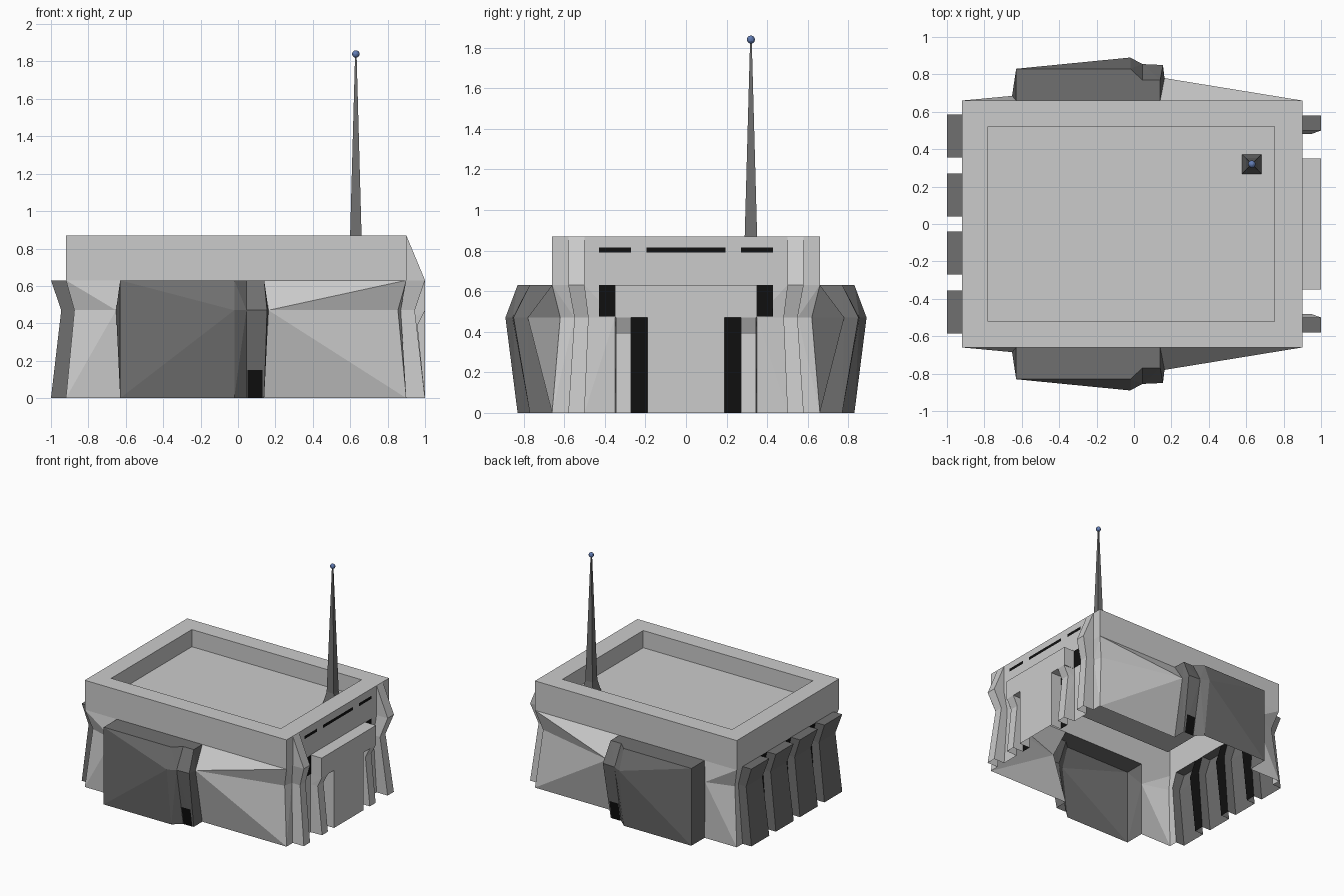
import bpy, bmesh
from mathutils import Vector

if "Cube" in bpy.data.objects:
    bpy.data.objects.remove(bpy.data.objects["Cube"])


def material(name, colour):
    m = bpy.data.materials.new(name)
    m.diffuse_color = (*colour, 1)
    m.use_nodes = True
    m.node_tree.nodes["Principled BSDF"].inputs["Base Color"].default_value = m.diffuse_color
    return m


DARK = material("dark_grey", (0.16, 0.16, 0.16))
BLACK = material("black", (0.005, 0.005, 0.005))
BLUE = material("blue", (0.12, 0.2, 0.45))


def finish(name, bm, mat=None, mirror=True):
    bmesh.ops.remove_doubles(bm, verts=bm.verts, dist=1e-4)
    bmesh.ops.dissolve_degenerate(bm, edges=bm.edges, dist=1e-4)
    me = bpy.data.meshes.new(name)
    bm.to_mesh(me)
    bm.free()
    ob = bpy.data.objects.new(name, me)
    bpy.context.collection.objects.link(ob)
    if mat:
        me.materials.append(mat)
    if mirror:
        mod = ob.modifiers.new("mirror_y", 'MIRROR')
        mod.use_axis = (False, True, False)
    return ob


def face(bm, pts):
    bm.faces.new([bm.verts.new(p) for p in pts])


def wall(bm, columns, zs):
    """Skin between neighbouring columns; quads split along the bulging diagonal."""
    for a, b in zip(columns, columns[1:]):
        for k in range(len(zs) - 1):
            p, q = Vector((*a[k], zs[k])), Vector((*b[k], zs[k]))
            r, s = Vector((*b[k + 1], zs[k + 1])), Vector((*a[k + 1], zs[k + 1]))
            if abs((q - p).cross(s - p).dot(r - p)) < 1e-6:
                face(bm, (p, q, r, s))
            elif (p + r).xy.length > (q + s).xy.length:
                face(bm, (p, q, r))
                face(bm, (p, r, s))
            else:
                face(bm, (p, q, s))
                face(bm, (q, r, s))


def shell(name, chains, zs, mat=None, cap=False):
    bm = bmesh.new()
    for c in chains:
        wall(bm, c, zs)
        if cap:
            face(bm, [(*col[-1], zs[-1]) for col in c])
    return finish(name, bm, mat)


def stack(name, rings, mat=None):
    """Rectangular rings (x0, x1, y0, y1, z) skinned in order, last one capped."""
    bm = bmesh.new()
    loops = [[bm.verts.new(p) for p in ((a, c, z), (b, c, z), (b, d, z), (a, d, z))]
             for a, b, c, d, z in rings]
    for lo, hi in zip(loops, loops[1:]):
        for i in range(4):
            j = (i + 1) % 4
            bm.faces.new((lo[i], lo[j], hi[j], hi[i]))
    bm.faces.new(loops[-1])
    return finish(name, bm, mat, mirror=False)


def col(x, y, mx=None, my=None):
    """Column with the same foot and head and its own waist point."""
    return [(x, y), (x if mx is None else mx, y if my is None else my), (x, y)]


Z = (0, 0.47, 0.63)

# upper hull with sunken roof
stack("upper_hull", [(-0.92, 0.9, -0.66, 0.66, 0.63), (-0.92, 0.9, -0.66, 0.66, 0.87),
                     (-0.78, 0.75, -0.52, 0.52, 0.87), (-0.78, 0.75, -0.52, 0.52, 0.73)])

# faceted lower walls
rear_corner = col(-0.92, 0.66, -0.875, 0.62)
pod_rear = col(-0.63, 0.66, -0.652, 0.685)
pod_front = col(0.14, 0.66, 0.163, 0.78)
front_corner = col(0.9, 0.66, 0.855, 0.62)
pillar_out = col(0.9, 0.58, 0.87, 0.55)
pillar_in = col(0.9, 0.5, 0.885, 0.48)
shell("lower_walls", [
    [col(-0.92, 0.585, -0.875, 0.575), rear_corner, pod_rear],
    [pod_front, front_corner, pillar_out],
    [pillar_in, col(0.9, 0.35)]], Z)

# side pods, open underneath
shell("side_pod", [[pod_rear, col(-0.63, 0.83), col(-0.02, 0.83, my=0.89),
                    col(0.045, 0.77, my=0.855), col(0.14, 0.77, 0.155, 0.85),
                    pod_front]], Z, DARK, cap=True)
bm = bmesh.new()
face(bm, [(0.05, 0.773, 0), (0.13, 0.773, 0), (0.13, 0.8, 0.15), (0.05, 0.8, 0.15)])
finish("pod_vent", bm, BLACK)

# corner pillars running up to the roof edge
pillar = [pillar_out, col(1, 0.58, 0.945, 0.55), col(1, 0.5, 0.945, 0.48), pillar_in]
shell("corner_pillar", [[c + [(0.9, c[0][1])] for c in pillar]], (*Z, 0.87))

# rear fins and the black gaps between them


def fin(y0, y1):
    return [col(-0.92, y1, -0.875, y1 - 0.01), col(-1, y1, -0.945, y1 - 0.01),
            col(-1, y0, -0.945, y0 + 0.01), col(-0.92, y0, -0.875, y0 + 0.01)]


outer, inner = fin(0.355, 0.585), fin(0.04, 0.27)
shell("rear_fins", [outer, inner], Z, DARK, cap=True)
shell("fin_gaps", [[outer[-1], inner[0]],
                   [inner[-1], col(-0.92, 0, -0.875)]], Z, BLACK)

# door block: upper beam, slotted lower part
bm = bmesh.new()
wall(bm, [[(x, y)] * 2 for x, y in ((0.9, 0.35), (1, 0.35), (1, 0))], (0.47, 0.63))
for z, y0, y1 in ((0.63, 0, 0.35), (0.47, 0.19, 0.27)):
    face(bm, [(0.9, y0, z), (1, y0, z), (1, y1, z), (0.9, y1, z)])
steps = (0, 0.39, 0.47)
post = [[(0.9, 0.35)] * 3] + [[(1, y), (0.96, y), (1, y)] for y in (0.345, 0.27)] \
    + [[(0.9, 0.27)] * 3]
wall(bm, post, steps)
wall(bm, [[(x, y)] * 2 for x, y in ((0.9, 0.19), (1, 0.19), (1, 0))], (0, 0.47))
finish("door_block", bm)

# black slots and vents on the end wall
bm = bmesh.new()
for y0, y1, z0, z1 in ((0.19, 0.27, 0, 0.47), (0.35, 0.43, 0.475, 0.63),
                       (0.27, 0.43, 0.79, 0.815), (0, 0.195, 0.79, 0.815)):
    face(bm, [(0.903, y0, z0), (0.903, y1, z0), (0.903, y1, z1), (0.903, y0, z1)])
finish("end_vents", bm, BLACK)

# antenna with flared foot and tip ball
ax, ay = 0.63, 0.32
stack("antenna", [(ax - r, ax + r, ay - r, ay + r, z)
                  for r, z in ((0.052, 0.73), (0.032, 0.82), (0.004, 1.84))], DARK)
bpy.ops.mesh.primitive_uv_sphere_add(segments=12, ring_count=8, radius=0.02,
                                     location=(ax, ay, 1.84))
ball = bpy.context.object
ball.name = "antenna_ball"
ball.data.materials.append(BLUE)

# consistent outward normals are kept per part
for ob in bpy.context.collection.objects:
    bm = bmesh.new()
    bm.from_mesh(ob.data)
    bmesh.ops.recalc_face_normals(bm, faces=bm.faces)
    bm.to_mesh(ob.data)
    bm.free()
